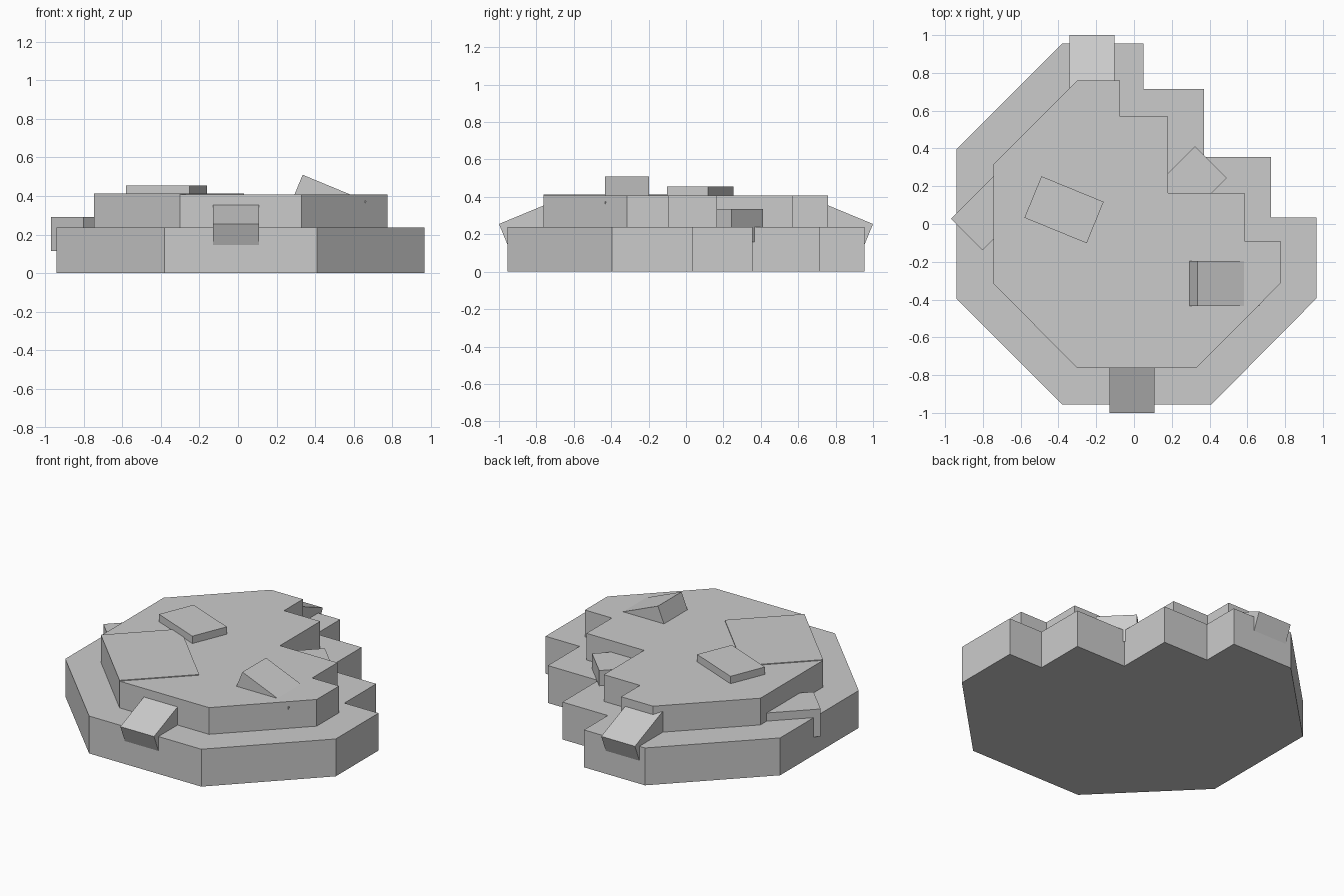
import bpy, bmesh
from math import radians
from mathutils import Matrix, Vector

cube = bpy.data.objects.get("Cube")
if cube:
    bpy.data.objects.remove(cube, do_unlink=True)

# One plain stone grey for everything
stone = bpy.data.materials.new("stone_grey")
stone.use_nodes = True
grey = (0.6, 0.6, 0.6, 1.0)
stone.diffuse_color = grey
stone.node_tree.nodes["Principled BSDF"].inputs["Base Color"].default_value = grey


def finish(name, bm):
    bmesh.ops.recalc_face_normals(bm, faces=bm.faces)
    mesh = bpy.data.meshes.new(name)
    bm.to_mesh(mesh)
    bm.free()
    mesh.materials.append(stone)
    obj = bpy.data.objects.new(name, mesh)
    bpy.context.collection.objects.link(obj)


def slab(name, outline, bottom, top):
    """Flat outline raised straight up."""
    bm = bmesh.new()
    face = bm.faces.new([bm.verts.new((x, y, bottom)) for x, y in outline])
    raised = bmesh.ops.extrude_face_region(bm, geom=[face], use_keep_orig=True)["geom"]
    verts = [v for v in raised if isinstance(v, bmesh.types.BMVert)]
    bmesh.ops.translate(bm, verts=verts, vec=(0, 0, top - bottom))
    finish(name, bm)


def block(name, edge, yaw, pitch=0):
    """Loose block placed by the middle of its outer top edge, running inward."""
    size = Vector((0.356, 0.237, 0.175))
    bm = bmesh.new()
    place = (Matrix.Translation(edge)
             @ Matrix.Rotation(radians(yaw), 4, 'Z')
             @ Matrix.Rotation(radians(-pitch), 4, 'Y')
             @ Matrix.Translation((size.x / 2, 0, -size.z / 2))
             @ Matrix.Diagonal(size).to_4x4())
    bmesh.ops.create_cube(bm, size=1, matrix=place)
    finish(name, bm)


# Two stacked tiers, stepped on the back left side
slab("lower_tier", [
    (-0.38, -0.955), (0.41, -0.955), (0.965, -0.395), (0.965, 0.035),
    (0.725, 0.035), (0.725, 0.355), (0.37, 0.355), (0.37, 0.715),
    (0.05, 0.715), (0.05, 0.955), (-0.38, 0.955), (-0.94, 0.395),
    (-0.94, -0.395)], 0, 0.238)
slab("upper_tier", [
    (-0.30, -0.763), (0.33, -0.763), (0.775, -0.315), (0.775, -0.09),
    (0.585, -0.09), (0.585, 0.165), (0.18, 0.165), (0.18, 0.57),
    (-0.075, 0.57), (-0.075, 0.76), (-0.30, 0.76), (-0.745, 0.315),
    (-0.745, -0.315)], 0.238, 0.408)

# Slightly raised paving on the front right corner
slab("corner_paving", [
    (-0.745, -0.315), (-0.30, -0.763), (0.03, -0.433), (-0.415, 0.015)],
    0.405, 0.413)

# Loose blocks
block("top_block", (-0.535, 0.143, 0.455), -22.3)
block("tilted_top_block", (0.335, -0.315, 0.51), 0, -22.5)
block("front_block", (-0.01, -1.0, 0.255), 90, 22.5)
block("back_block", (-0.222, 1.0, 0.255), -90, 22.5)
block("right_block", (-0.885, -0.055, 0.29), 45)
block("step_block", (0.407, 0.328, 0.335), 225)
